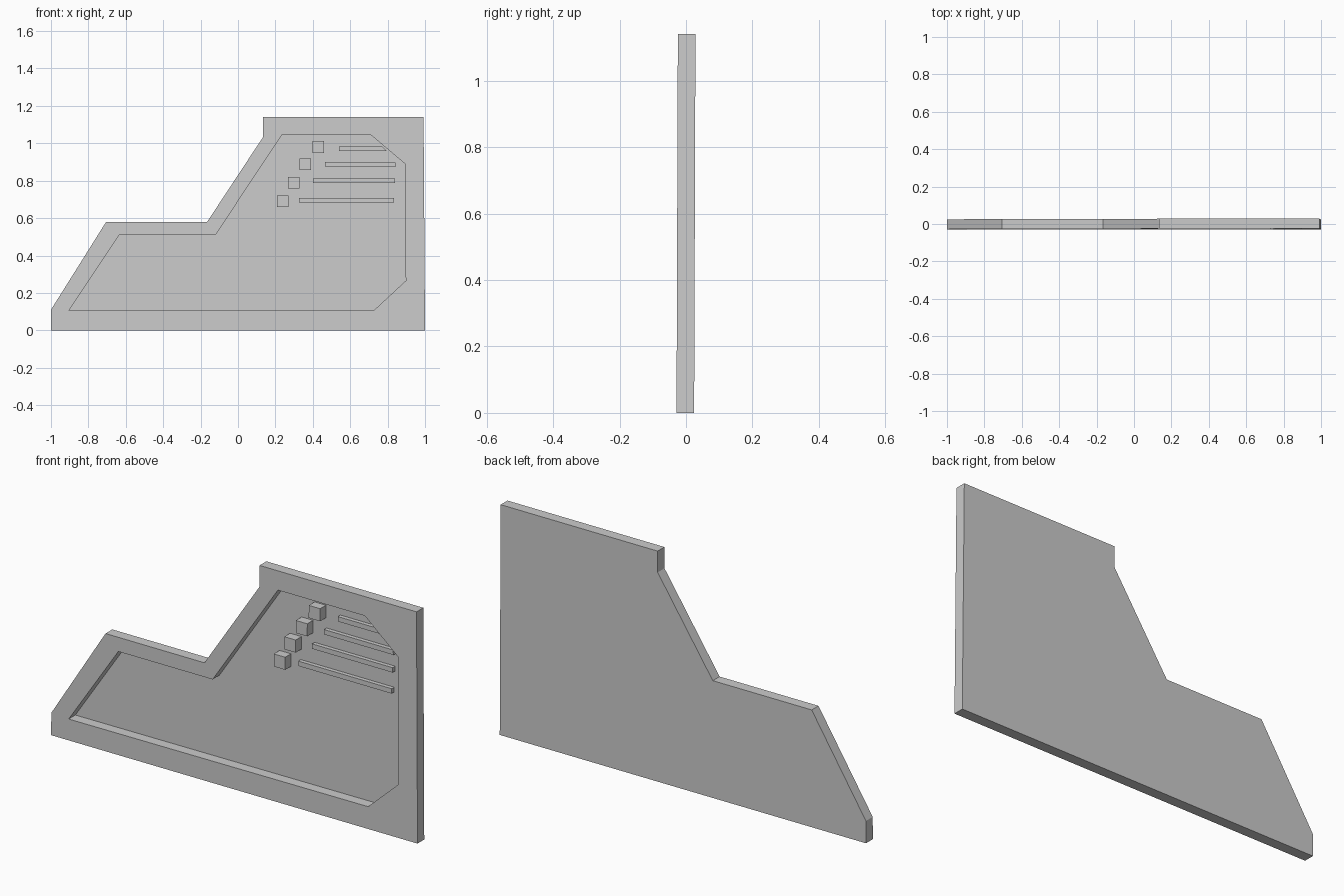
import bpy, bmesh

if "Cube" in bpy.data.objects:
    bpy.data.objects.remove(bpy.data.objects["Cube"])

FRONT, BACK = -0.0285, 0.0245
FLOOR = BACK - 0.001


def lean(z):
    # the panel leans back very slightly toward the top
    return 0.004 * z / 1.14


def prism(name, pts, y0, y1):
    """Extrude an x-z profile between two depths."""
    bm = bmesh.new()
    face = bm.faces.new([bm.verts.new((x, y0 + lean(z), z)) for x, z in pts])
    ext = bmesh.ops.extrude_face_region(bm, geom=[face])
    moved = [v for v in ext["geom"] if isinstance(v, bmesh.types.BMVert)]
    bmesh.ops.translate(bm, verts=moved, vec=(0, y1 - y0, 0))
    bmesh.ops.recalc_face_normals(bm, faces=bm.faces)
    mesh = bpy.data.meshes.new(name)
    bm.to_mesh(mesh)
    bm.free()
    ob = bpy.data.objects.new(name, mesh)
    bpy.context.collection.objects.link(ob)
    return ob


# Stepped side panel
panel = prism("side_panel", [
    (-1, 0), (1, 0), (0.992, 1.14), (0.135, 1.14), (0.135, 1.035),
    (-0.165, 0.58), (-0.705, 0.58), (-1, 0.11)], FRONT, BACK)

# Deep recess in the front, leaving a thin floor
cutter = prism("recess_cutter", [
    (-0.905, 0.105), (0.73, 0.11), (0.897, 0.265), (0.893, 0.89),
    (0.71, 1.045), (0.235, 1.045), (-0.12, 0.51), (-0.635, 0.51)],
    FRONT - 0.05, FLOOR)
mod = panel.modifiers.new("recess", "BOOLEAN")
mod.operation = "DIFFERENCE"
mod.solver = "EXACT"
mod.object = cutter
bpy.context.view_layer.objects.active = panel
bpy.ops.object.modifier_apply(modifier=mod.name)
bpy.data.objects.remove(cutter)

# Row of square buttons
for i, (x, z) in enumerate([(0.24, 0.69), (0.297, 0.79), (0.36, 0.887), (0.43, 0.98)]):
    h = 0.031
    prism(f"button_{i + 1}", [(x - h, z - h), (x + h, z - h), (x + h, z + h), (x - h, z + h)],
          FLOOR - 0.045, FLOOR)

# Horizontal slats; the top one ends on the recess corner's slant
for i, (x0, x1, x2, z) in enumerate([
        (0.325, 0.835, 0.835, 0.695), (0.40, 0.84, 0.84, 0.80),
        (0.465, 0.845, 0.84, 0.888), (0.54, 0.795, 0.77, 0.972)]):
    h = 0.012
    prism(f"slat_{i + 1}", [(x0, z - h), (x1, z - h), (x2, z + h), (x0, z + h)],
          FLOOR - 0.02, FLOOR)
